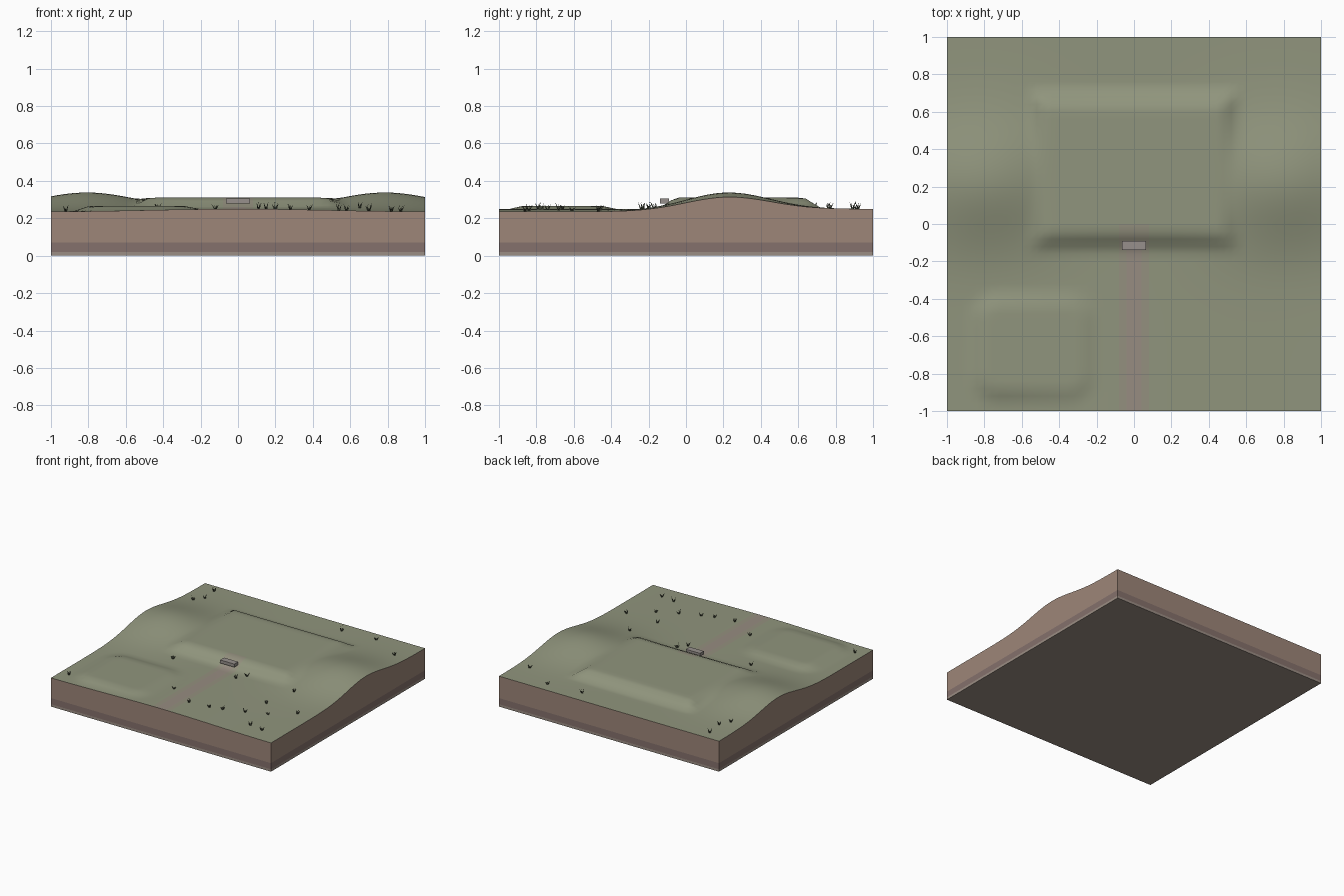
import bpy, bmesh, math, random
from mathutils import Vector

if "Cube" in bpy.data.objects:
    bpy.data.objects.remove(bpy.data.objects["Cube"])

random.seed(4)


def mat(name, rgb):
    m = bpy.data.materials.new(name)
    m.diffuse_color = (*rgb, 1)
    m.use_nodes = True
    m.node_tree.nodes["Principled BSDF"].inputs["Base Color"].default_value = m.diffuse_color
    return m


GRASS = mat("grass", (0.28, 0.30, 0.205))
PATH = mat("path", (0.31, 0.265, 0.22))
PATH_EDGE = mat("path_edge", (0.295, 0.28, 0.21))
SOIL = mat("soil", (0.34, 0.24, 0.19))
CLAY = mat("clay", (0.235, 0.165, 0.15))
ROCK = mat("bedrock", (0.33, 0.27, 0.23))
STONE = mat("stone", (0.31, 0.28, 0.265))
TUFT = mat("tuft", (0.06, 0.07, 0.045))


def ease(t):
    t = max(0.0, min(1.0, t))
    return t * t * (3 - 2 * t)


def ground(x, y):
    # gently crowned base with two side hills
    z = 0.25 - 0.014 * ease(abs(x)) * ease((0.6 - y) / 1.0)
    for cx in (-0.81, 0.79):
        z += 0.092 * math.exp(-((x - cx) / 0.27) ** 2 / 2 - ((y - 0.22) / 0.225) ** 2 / 2)
    # main levelled terrace
    inset = min(0.57 - abs(x), y + 0.15, 0.73 - y)
    m = ease(inset / 0.11)
    z = z * (1 - m) + 0.31 * m
    # small rounded pad, front left
    qx, qy = abs(x + 0.54) - 0.19, abs(y + 0.66) - 0.15
    d = math.hypot(max(qx, 0), max(qy, 0)) + min(max(qx, qy), 0)
    m = ease((0.16 - d) / 0.1)
    return z * (1 - m) + 0.265 * m


def finish(bm, name, mats):
    me = bpy.data.meshes.new(name)
    bm.to_mesh(me)
    bm.free()
    for m in mats:
        me.materials.append(m)
    ob = bpy.data.objects.new(name, me)
    bpy.context.collection.objects.link(ob)
    return ob


# terrain block: height grid, then the rim dropped down in soil layers
bm = bmesh.new()
bmesh.ops.create_grid(bm, x_segments=50, y_segments=50, size=1)
for v in bm.verts:
    v.co.z = ground(v.co.x, v.co.y)
for f in bm.faces:
    f.smooth = True
    c = f.calc_center_median()
    if c.y < -0.02 and abs(c.x) < 0.08:
        f.material_index = 1 if abs(c.x) < 0.04 and c.y < -0.14 else 2
rim = [e for e in bm.edges if e.is_boundary]
for z, index in ((0.07, 3), (0.02, 4), (0.0, 5)):
    new = bmesh.ops.extrude_edge_only(bm, edges=rim)["geom"]
    for g in new:
        if isinstance(g, bmesh.types.BMVert):
            g.co.z = z
        elif isinstance(g, bmesh.types.BMFace):
            g.material_index = index
            g.smooth = False
    rim = [e for e in new if isinstance(e, bmesh.types.BMEdge) and e.is_boundary]
for f in bmesh.ops.contextual_create(bm, geom=rim)["faces"]:
    f.material_index = 5
    f.smooth = False
bmesh.ops.recalc_face_normals(bm, faces=bm.faces)
terrain = finish(bm, "terrain_block", [GRASS, PATH, PATH_EDGE, SOIL, CLAY, ROCK])
bpy.context.view_layer.objects.active = terrain
terrain.select_set(True)
bpy.ops.object.shade_smooth_by_angle(angle=math.radians(40))

# stone doorstep at the end of the path
bm = bmesh.new()
bmesh.ops.create_cube(bm, size=1)
for v in bm.verts:
    v.co = Vector((v.co.x * 0.128, v.co.y * 0.05 - 0.115, v.co.z * 0.026 + 0.292))
finish(bm, "stone_step", [STONE])

# grass tufts: thin upright blades fanning out from each root
roots = [(-.89, .69), (-.84, .77), (-.86, .92), (.32, .89), (.62, .91), (.89, .76), (-.43, -.23),
         (-.92, -.88), (-.12, -.66), (.11, -.79), (.28, -.77), (.38, -.74), (.15, -.24), (.2, -.17),
         (.54, -.68), (.7, -.84), (.82, -.86), (.7, -.61), (.58, -.46), (.65, -.2), (.87, -.47)]
bm = bmesh.new()
for x, y in roots:
    z = ground(x, y) - 0.004
    h = random.uniform(0.034, 0.048)
    turn = random.uniform(0, math.pi)
    for i in range(5):
        a = turn + i * math.tau / 5
        d = Vector((math.cos(a), math.sin(a), 0))
        root = Vector((x, y, z))
        tip = root + d * random.uniform(0.01, 0.022) + Vector((0, 0, h * random.uniform(0.7, 1.05)))
        bm.faces.new([bm.verts.new(p) for p in (root - d * 0.005, root + d * 0.006, tip)])
finish(bm, "grass_tufts", [TUFT])
